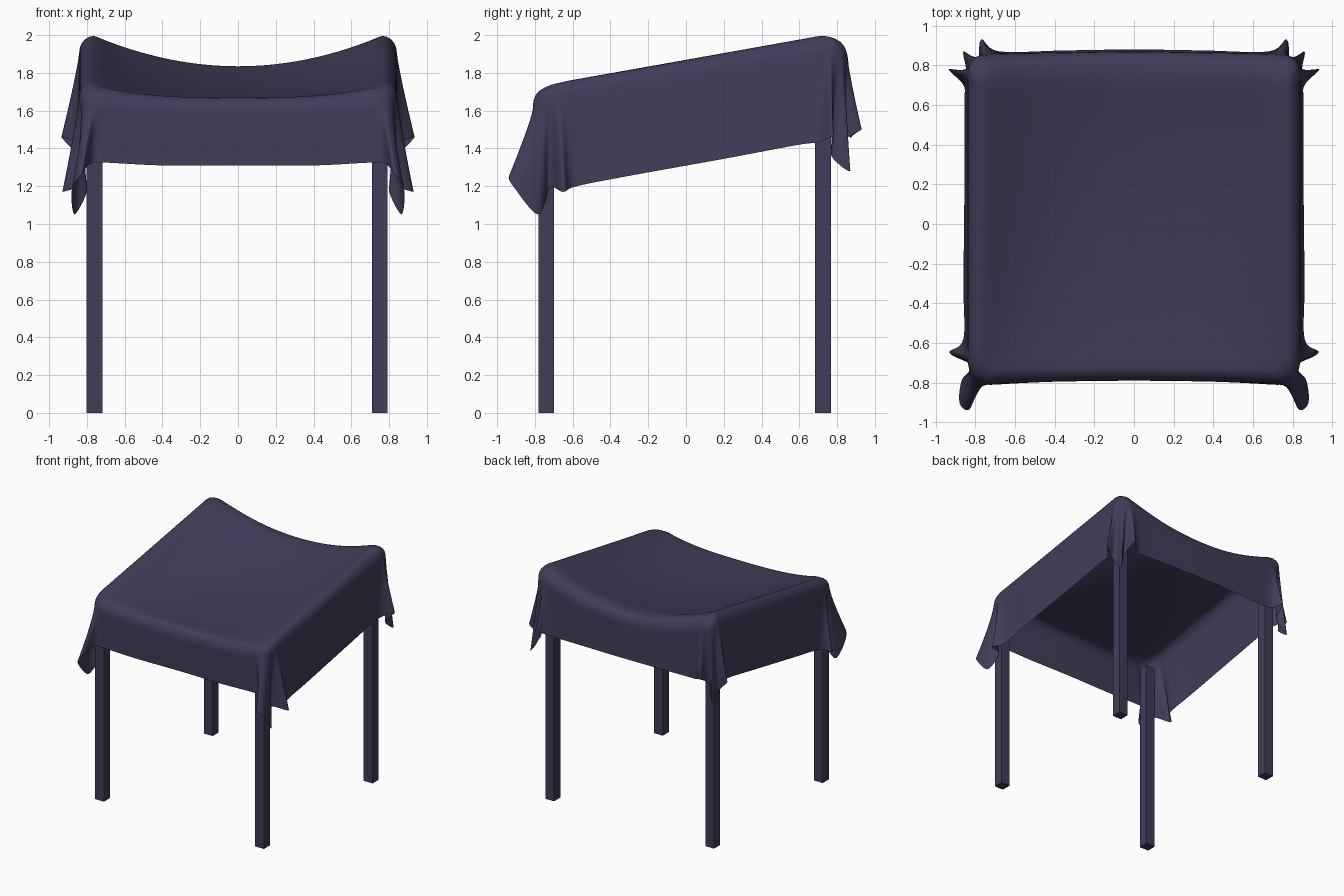
import bpy, bmesh, math
from mathutils import Vector

if "Cube" in bpy.data.objects:
    bpy.data.objects.remove(bpy.data.objects["Cube"])

mat = bpy.data.materials.new("dusk_purple")
mat.diffuse_color = (0.055, 0.044, 0.1, 1)
mat.use_nodes = True
mat.node_tree.nodes["Principled BSDF"].inputs["Base Color"].default_value = mat.diffuse_color

# Half outline, front centre to back centre: fold x, fold y, hem x, hem y, hem z
HALF = [
    (0.00, -0.79, 0.00, -0.79, 1.31),
    (0.40, -0.795, 0.40, -0.795, 1.31),
    (0.66, -0.805, 0.70, -0.81, 1.325),
    (0.74, -0.81, 0.78, -0.82, 1.32),
    (0.775, -0.80, 0.83, -0.935, 1.26),
    (0.805, -0.78, 0.88, -0.90, 1.18),
    (0.825, -0.75, 0.865, -0.78, 1.05),
    (0.835, -0.715, 0.80, -0.72, 1.19),
    (0.84, -0.67, 0.93, -0.65, 1.17),
    (0.84, -0.60, 0.86, -0.58, 1.20),
    (0.84, -0.30, 0.86, -0.30, 1.255),
    (0.84, 0.20, 0.855, 0.20, 1.345),
    (0.84, 0.62, 0.855, 0.60, 1.42),
    (0.84, 0.72, 0.86, 0.70, 1.43),
    (0.84, 0.76, 0.935, 0.78, 1.46),
    (0.83, 0.80, 0.85, 0.77, 1.36),
    (0.81, 0.83, 0.86, 0.87, 1.28),
    (0.78, 0.85, 0.79, 0.82, 1.42),
    (0.74, 0.855, 0.77, 0.93, 1.50),
    (0.66, 0.86, 0.68, 0.87, 1.46),
    (0.35, 0.865, 0.35, 0.875, 1.46),
    (0.00, 0.87, 0.00, 0.88, 1.46),
]
CENTRE = Vector((0, 0.03))


def top_height(x, y):
    """Sloping roof, straight along the sides and sagging across."""
    t = max(0.0, min(1.0, (y + 0.73) / 1.46))
    q = min(1.0, abs(x) / 0.77)
    sag = (0.07 + 0.095 * t + 0.2 * t * (1 - t)) * (1 - q ** (3.2 - 1.2 * t))
    return 1.74 + 0.26 * t - sag


def catmull(a, b, c, d, t):
    return [0.5 * (2 * q + (r - p) * t + (2 * p - 5 * q + 4 * r - s) * t * t
                   + (3 * q - p - 3 * r + s) * t ** 3)
            for p, q, r, s in zip(a, b, c, d)]


# Closed, smoothed outline of fold and hem
ctrl = HALF + [(-a, b, -c, d, e) for a, b, c, d, e in HALF[-2:0:-1]]
n = len(ctrl)
outline = [catmull(ctrl[i - 1], ctrl[i], ctrl[(i + 1) % n], ctrl[(i + 2) % n], k / 6)
           for i in range(n) for k in range(6)]


def column(p):
    """Points of the cloth from near the centre, over the fold, to the hem."""
    fold, hem = Vector(p[:2]), Vector(p[2:])
    d = fold - CENTRE
    inner = CENTRE + Vector((d.x * 0.915, d.y * 0.915))
    pts = []
    for k in range(1, 15):
        q = CENTRE + (inner - CENTRE) * (k / 14)
        pts.append((q.x, q.y, top_height(q.x, q.y)))
    z0 = pts[-1][2]
    for k in range(1, 6):
        a = k / 5 * math.pi / 2
        q = inner.lerp(fold, math.sin(a))
        pts.append((q.x, q.y, z0 - 0.085 * (1 - math.cos(a))))
    z1 = z0 - 0.085
    for k in range(1, 11):
        t = k / 10
        q = fold.lerp(hem.xy, t ** 1.15)
        pts.append((q.x, q.y, z1 + (hem.z - z1) * t))
    return pts


# Draped cloth
bm = bmesh.new()
middle = bm.verts.new((CENTRE.x, CENTRE.y, top_height(*CENTRE)))
cols = [[bm.verts.new(v) for v in column(p)] for p in outline]
for i, a in enumerate(cols):
    b = cols[(i + 1) % len(cols)]
    bm.faces.new((middle, a[0], b[0]))
    for j in range(len(a) - 1):
        bm.faces.new((a[j], a[j + 1], b[j + 1], b[j]))
for f in bm.faces:
    f.smooth = True
me = bpy.data.meshes.new("canopy_cloth")
bm.to_mesh(me)
bm.free()
cloth = bpy.data.objects.new("canopy_cloth", me)
bpy.context.collection.objects.link(cloth)
me.materials.append(mat)

# Four square posts, the back pair taller
for row, y, h in (("front", -0.74, 1.64), ("back", 0.725, 1.92)):
    for side, x in (("left", -0.76), ("right", 0.75)):
        bpy.ops.mesh.primitive_cube_add(size=1, location=(x, y, h / 2))
        post = bpy.context.object
        post.name = f"{row}_{side}_post"
        post.scale = (0.083, 0.083, h)
        post.data.materials.append(mat)
